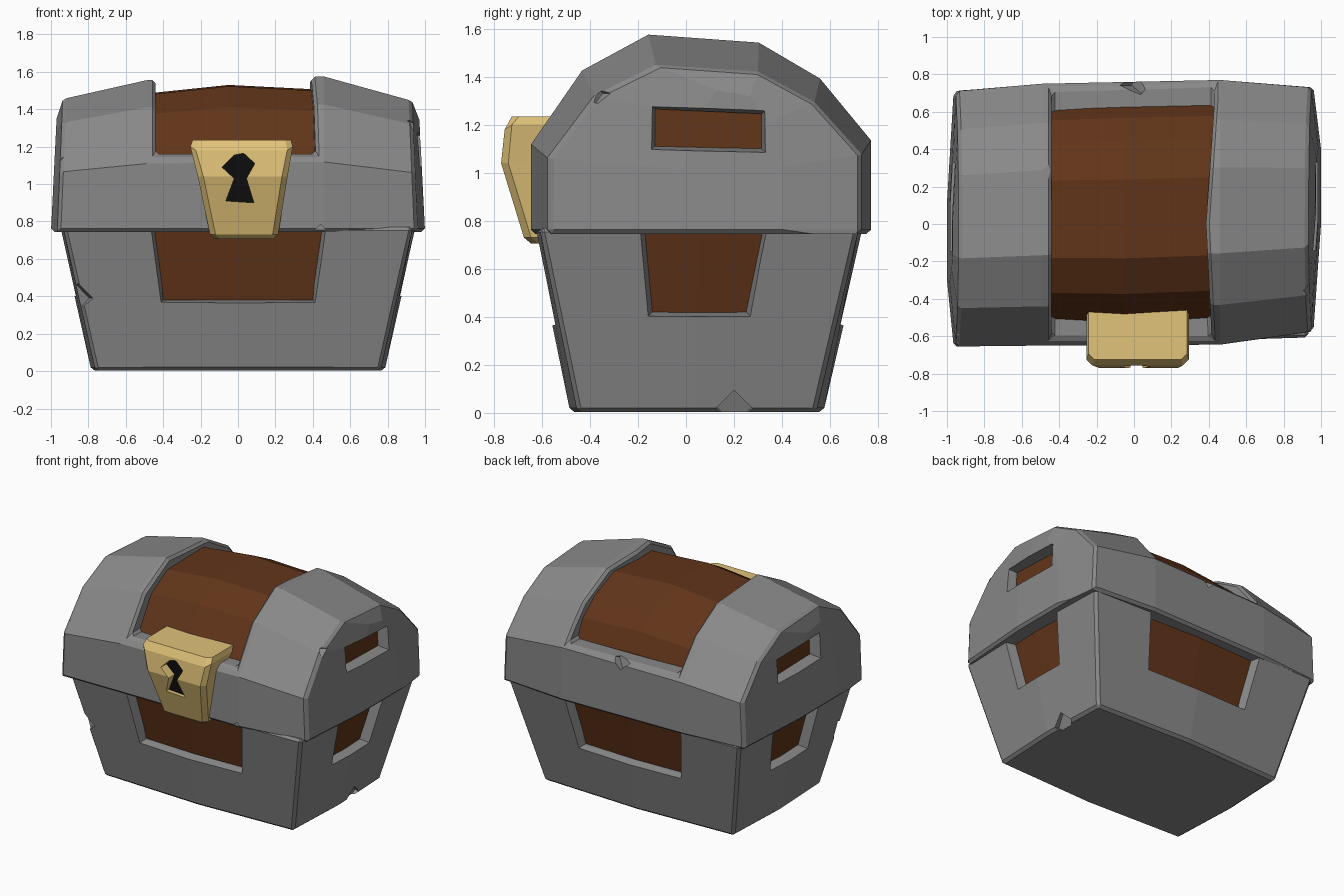
import bpy, bmesh
from math import radians
from mathutils import Matrix, Euler, Vector

if "Cube" in bpy.data.objects:
    bpy.data.objects.remove(bpy.data.objects["Cube"])


def material(name, rgb):
    m = bpy.data.materials.new(name)
    m.diffuse_color = (*rgb, 1)
    m.use_nodes = True
    m.node_tree.nodes["Principled BSDF"].inputs["Base Color"].default_value = m.diffuse_color
    return m


STONE = material("dark_grey", (0.25, 0.25, 0.25))
WOOD = material("wood", (0.12, 0.035, 0.010))
GOLD = material("brass", (0.75, 0.54, 0.19))
BLACK = material("black", (0.004, 0.004, 0.004))


def finish(name, bm, mat):
    bmesh.ops.recalc_face_normals(bm, faces=bm.faces)
    me = bpy.data.meshes.new(name)
    bm.to_mesh(me)
    bm.free()
    ob = bpy.data.objects.new(name, me)
    bpy.context.collection.objects.link(ob)
    me.materials.append(mat)
    return ob


def loft(name, rings, mat=STONE):
    bm = bmesh.new()
    rows = [[bm.verts.new(p) for p in r] for r in rings]
    n = len(rows[0])
    for a, b in zip(rows, rows[1:]):
        for i in range(n):
            j = (i + 1) % n
            bm.faces.new((a[i], a[j], b[j], b[i]))
    bm.faces.new(rows[0])
    bm.faces.new(rows[-1])
    return finish(name, bm, mat)


def prism(name, pts, axis, stations, mat=STONE):
    """Sweep a 2D outline along an axis; each station is (distance, outward flare)."""
    cx = sum(p[0] for p in pts) / len(pts)
    cz = sum(p[1] for p in pts) / len(pts)
    rings = []
    for d, f in stations:
        ring = []
        for p in pts:
            u = p[0] + (f if p[0] > cx else -f)
            v = p[1] + (f if p[1] > cz else -f)
            ring.append((d, u, v) if axis == "x" else (u, d, v))
        rings.append(ring)
    return loft(name, rings, mat)


def cut(ob, cutter):
    cutter.hide_render = True
    cutter.display_type = "WIRE"
    m = ob.modifiers.new("cut", "BOOLEAN")
    m.object = cutter
    m.solver = "EXACT"


def bevel(ob, width):
    m = ob.modifiers.new("bevel", "BEVEL")
    m.width = width
    m.segments = 1
    m.limit_method = "ANGLE"
    m.angle_limit = radians(42)
    m.use_clamp_overlap = False


def nick(ob, loc, size, rot):
    bm = bmesh.new()
    mtx = Matrix.LocRotScale(Vector(loc), Euler([radians(r) for r in rot]), Vector((1, 1, 1)))
    bmesh.ops.create_cube(bm, size=size, matrix=mtx)
    cut(ob, finish("nick_cutter", bm, STONE))


# Base: tapered box whose sides bulge gently at the middle
def base_ring(x, y0, y1, z, bx=0.022, by=0.03):
    m = (y0 + y1) / 2
    return [(-x, y0, z), (0, y0 - by, z), (x, y0, z), (x + bx, m, z),
            (x, y1, z), (0, y1 + by, z), (-x, y1, z), (-x - bx, m, z)]


base = loft("chest_base", [base_ring(.762, -.452, .542, .003), base_ring(.935, -.61, .72, .77)])
loft("base_wood", [base_ring(.715, -.41, .50, .1), base_ring(.872, -.548, .658, .79)], WOOD)
bevel(base, .018)

# Base windows with flared rims, open up to the lid
cut(base, prism("front_window_cutter", [(-.445, .9), (-.40, .38), (.40, .38), (.445, .9)], "y",
                [(-.75, .07), (-.50, 0), (.60, 0), (.85, .07)]))
cut(base, prism("side_window_cutter", [(-.155, .9), (-.14, .42), (.25, .42), (.325, .9)], "x",
                [(-1.1, .08), (-.80, 0), (.80, 0), (1.1, .08)]))
nick(base, (-.85, -.555, .39), .11, (0, 45, 20))
nick(base, (.80, .2, .01), .11, (45, 20, 0))

# Lid: arched profiles lofted along x, as (y fraction, height fraction)
ARCH = [(-1, 0), (-1, .45), (-.70, .82), (-.31, 1), (.34, .96), (.70, .78), (1, .47), (1, 0)]
WOOD_ARCH = [(-1, 0), (-1, .5), (-.73, .84), (-.40, .99), (.33, 1), (.68, .86), (.9, .7), (1, .52), (1, 0)]


def lid_ring(x, y0, y1, top, z0=.745, lean=0, su=1, sv=1, shift=0, arch=ARCH):
    m, h = (y0 + y1) / 2 + shift, (y1 - y0) / 2
    return [(x - lean * v * sv, m + h * u * su, z0 + (top - z0) * v * sv) for u, v in arch]


lid = loft("chest_lid", [
    lid_ring(-1.0, -.65, .71, 1.45, lean=-.035, su=.32, sv=.86, shift=-.12),
    lid_ring(-.965, -.655, .71, 1.455, lean=-.03),
    lid_ring(-.49, -.65, .75, 1.555),
    lid_ring(.46, -.645, .77, 1.575),
    lid_ring(.96, -.575, .73, 1.445, lean=.03),
    lid_ring(1.0, -.575, .73, 1.44, lean=.035, su=.32, sv=.86, shift=.12)])

# Wooden vault showing in the band, and a block behind the end windows
loft("lid_wood", [
    lid_ring(-.48, -.52, .61, 1.485, z0=.78, arch=WOOD_ARCH),
    lid_ring(-.05, -.53, .625, 1.53, z0=.78, arch=WOOD_ARCH),
    lid_ring(.44, -.51, .635, 1.505, z0=.78, arch=WOOD_ARCH)], WOOD)
loft("end_wood", [lid_ring(x, -.5, .6, 1.37, z0=.78, lean=.03 * x) for x in (-.92, .92)], WOOD)

# Lid openings: wide top band (bowed on its right edge) and the end windows
BAND = [(-.44, -1), (.435, -1), (.385, 0), (.43, .65), (.43, 1), (-.44, 1)]
cut(lid, loft("top_band_cutter", [[(x, y, z) for x, y in BAND] for z in (1.16, 2)]))
bevel(lid, .018)
cut(lid, prism("end_window_cutter", [(-.13, 1.11), (.315, 1.10), (.315, 1.245), (-.13, 1.265)], "x",
               [(-1.1, .04), (-.91, 0), (.91, 0), (1.1, .04)]))
nick(lid, (-.46, .30, 1.56), .09, (0, 20, 45))
nick(lid, (0, .76, 1.17), .10, (30, 45, 0))
nick(lid, (.95, -.36, 1.33), .06, (45, 0, 40))
nick(lid, (-.96, -.62, 1.14), .05, (0, 45, 20))
nick(lid, (.44, -.66, .75), .05, (0, 45, 0))


# Lock plate: tapered block with chamfered front corners
def lock_ring(z, x0, x1, y, dz=0):
    c = .03
    return [(x0, -.46, z), (x0, y + c, z), (x0 + c, y, z - dz), (x1 - c, y, z - dz), (x1, y + c, z), (x1, -.46, z)]


lock = loft("lock", [
    lock_ring(.705, -.125, .185, -.645),
    lock_ring(.73, -.15, .215, -.675),
    lock_ring(1.04, -.215, .265, -.77),
    lock_ring(1.20, -.255, .293, -.755, .02),
    lock_ring(1.235, -.243, .283, -.725)], GOLD)

# Keyhole: recess with a black floor
HOLE = [(-.02, 1.155), (.03, 1.165), (.09, 1.11), (.045, 1.03), (.085, .90), (-.065, .91), (-.02, 1.03), (-.085, 1.09)]
cut(lock, prism("keyhole_cutter", HOLE, "y", [(-.9, 0), (-.66, 0)], GOLD))
prism("keyhole", HOLE, "y", [(-.70, 0), (-.63, 0)], BLACK)
